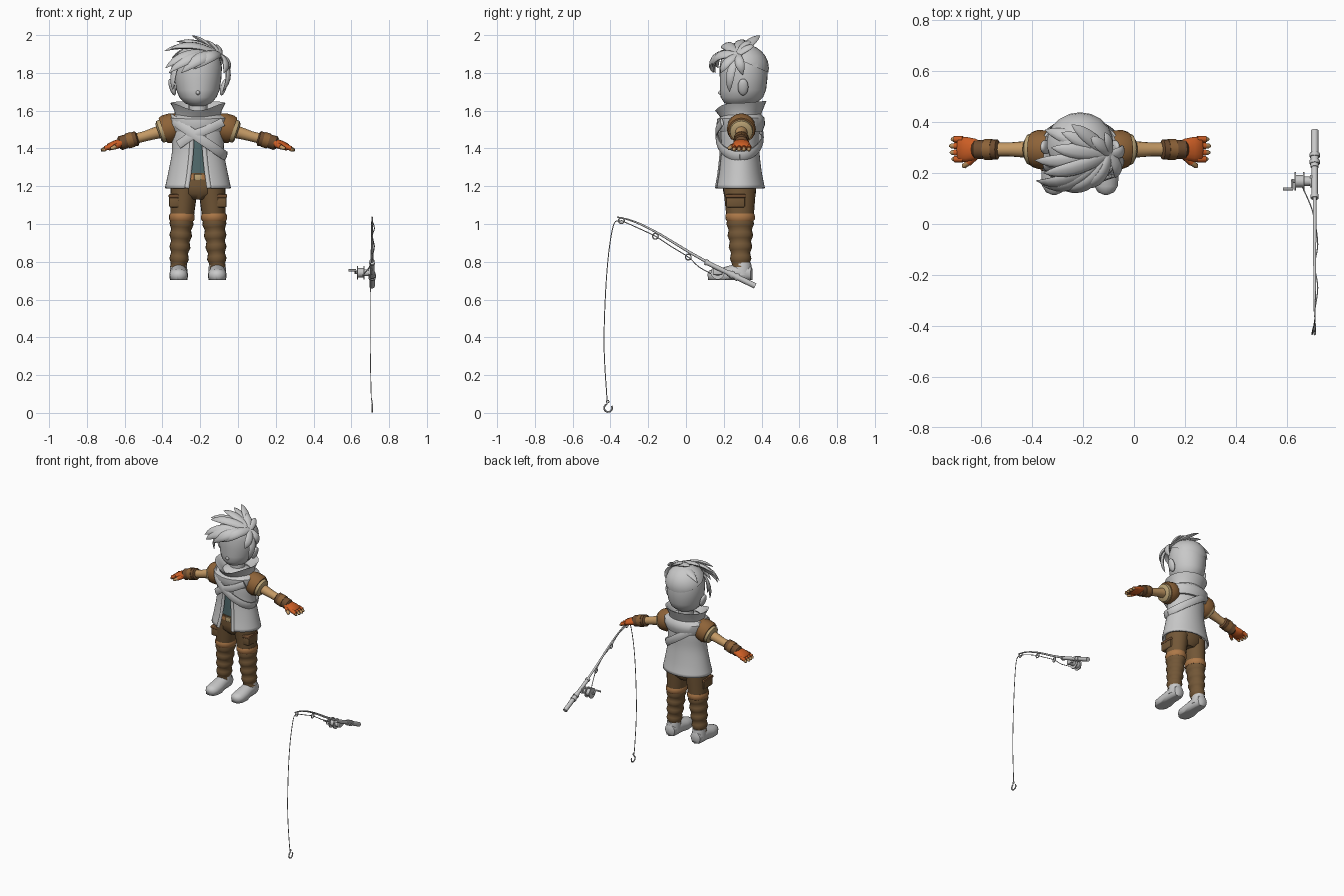
import bpy, bmesh, math
from mathutils import Vector as V

if "Cube" in bpy.data.objects:
    bpy.data.objects.remove(bpy.data.objects["Cube"])

CX, CY = -0.212, 0.288   # figure centre


def mat(name, *rgb):
    m = bpy.data.materials.new(name)
    m.diffuse_color = (*rgb, 1)
    m.use_nodes = True
    m.node_tree.nodes["Principled BSDF"].inputs["Base Color"].default_value = m.diffuse_color
    return m


GREY = mat("pale grey", 0.58, 0.58, 0.58)
SKIN = mat("tan skin", 0.55, 0.32, 0.13)
TROUSER = mat("trouser brown", 0.17, 0.095, 0.038)
SLEEVE = mat("sleeve brown", 0.27, 0.125, 0.04)
BAND = mat("band orange brown", 0.42, 0.19, 0.065)
KHAKI = mat("khaki cuff", 0.50, 0.37, 0.18)
WRIST = mat("wrist brown", 0.16, 0.075, 0.03)
GLOVE = mat("glove orange", 0.60, 0.11, 0.018)
SHIRT = mat("slate teal", 0.085, 0.15, 0.155)


def finish(name, bm, m, angle=45):
    bmesh.ops.recalc_face_normals(bm, faces=bm.faces)
    me = bpy.data.meshes.new(name)
    bm.to_mesh(me)
    bm.free()
    me.materials.append(m)
    o = bpy.data.objects.new(name, me)
    bpy.context.collection.objects.link(o)
    bpy.ops.object.select_all(action='DESELECT')
    o.select_set(True)
    bpy.context.view_layer.objects.active = o
    bpy.ops.object.shade_smooth_by_angle(angle=math.radians(angle))
    return o


def skin(name, rings, m, closed=True, caps=True):
    """Join rings of points into one surface."""
    bm = bmesh.new()
    vs = [[bm.verts.new(p) for p in r] for r in rings]
    n = len(vs[0])
    for a, b in zip(vs, vs[1:]):
        for i in range(n if closed else n - 1):
            j = (i + 1) % n
            bm.faces.new((a[i], a[j], b[j], b[i]))
    if caps and closed:
        bm.faces.new(vs[0])
        bm.faces.new(vs[-1])
    return finish(name, bm, m)


def tube(name, pts, radii, m, ref=(0, 1, 0), segs=16, caps=True):
    """Sweep an ellipse along points; radii is one radius or a list, each a number or (side, ref)."""
    pts, rings = [V(p) for p in pts], []
    for i, p in enumerate(pts):
        t = (pts[min(i + 1, len(pts) - 1)] - pts[max(i - 1, 0)]).normalized()
        u = t.cross(V(ref)).normalized()
        v = u.cross(t)
        r = radii[i] if isinstance(radii, list) else radii
        a, b = r if isinstance(r, tuple) else (r, r)
        rings.append([p + u * a * math.cos(k * math.tau / segs) + v * b * math.sin(k * math.tau / segs)
                      for k in range(segs)])
    return skin(name, rings, m, caps=caps)


def stack(name, rows, m, cx=CX, segs=24, caps=True):
    """Vertical loft from rows of (z, y centre, x radius, y radius)."""
    bm_rings = [[V((cx + rx * math.cos(k * math.tau / segs), y + ry * math.sin(k * math.tau / segs), z))
                 for k in range(segs)] for z, y, rx, ry in rows]
    return skin(name, bm_rings, m, caps=caps)


def smooth_path(pts, n=6):
    """Catmull-Rom resampling of a few points."""
    p = [V(q) for q in pts]
    p = [2 * p[0] - p[1]] + p + [2 * p[-1] - p[-2]]
    out = []
    for a, b, c, d in zip(p, p[1:], p[2:], p[3:]):
        for k in range(n):
            t = k / n
            out.append(0.5 * (2 * b + (c - a) * t + (2 * a - 5 * b + 4 * c - d) * t * t
                              + (3 * b - a - 3 * c + d) * t ** 3))
    return out + [p[-2]]


def box(name, loc, size, m, bevel=0.008):
    bm = bmesh.new()
    bmesh.ops.create_cube(bm, size=1)
    bmesh.ops.scale(bm, vec=size, verts=bm.verts)
    bmesh.ops.bevel(bm, geom=bm.edges[:], offset=bevel, segments=2, affect='EDGES', profile=0.5)
    o = finish(name, bm, m)
    o.location = loc
    return o


def ball(name, loc, scale, m):
    bm = bmesh.new()
    bmesh.ops.create_uvsphere(bm, u_segments=20, v_segments=12, radius=1)
    bmesh.ops.scale(bm, vec=scale, verts=bm.verts)
    o = finish(name, bm, m)
    o.location = loc
    return o


def ring(name, loc, r, thick, m, arc=math.tau, start=0):
    angs = [start + arc * k / 18 for k in range(19)]
    tube(name, [V(loc) + V((0, r * math.cos(a), r * math.sin(a))) for a in angs], thick, m, ref=(1, 0, 0), segs=8)


# Trousers, belt and shirt
stack("hips", [(1.13, .285, .06, .06), (1.16, .284, .125, .085), (1.20, .283, .14, .09),
               (1.27, .283, .12, .085)], TROUSER)
stack("belt", [(1.235, .283, .130, .091), (1.262, .283, .125, .089)], BAND)
box("buckle", (CX, .193, 1.248), (.04, .012, .032), KHAKI, .003)
stack("shirt", [(1.26, .283, .118, .082), (1.40, .28, .105, .08), (1.50, .28, .10, .078), (1.58, .29, .05, .05)], SHIRT)

for s in (-1, 1):
    # Baggy leg with folds below the knee
    path, rad = [], []
    for k in range(29):
        t = k / 28
        z = 1.20 - .43 * t
        fold = 0.0045 * math.sin(k * 1.57) if z < 1.03 else 0
        path.append((CX + s * (.073 + .030 * t), .284 + .006 * t, z))
        rad.append((.073 - .029 * t + fold, .087 - .039 * t + fold))
    tube("trouser_leg", path, rad, TROUSER, segs=20)
    stack("knee_band", [(1.015, .287, .062, .070), (1.025, .287, .068, .077), (1.045, .286, .068, .078),
                        (1.055, .286, .064, .074)], BAND, cx=CX + s * .085, segs=20)
    box("cargo_pocket", (CX + s * .122, .262, 1.12), (.06, .10, .065), TROUSER)
    box("pocket_flap", (CX + s * .124, .262, 1.148), (.062, .106, .02), WRIST, .005)
    # Shoe: swept from heel to toe, flattened underneath
    shoe = tube("shoe", [(CX + s * .102, y, z) for y, z in
                         ((.352, .74), (.342, .74), (.30, .743), (.25, .74), (.20, .732), (.15, .729), (.125, .727), (.116, .725))],
                [(.02, .02), (.038, .04), (.045, .048), (.046, .044), (.050, .038), (.047, .034), (.032, .026), (.010, .010)],
                GREY, ref=(0, 0, 1))
    for v in shoe.data.vertices:
        if v.co.z < .722:
            v.co.z = .703
    stack("shoe_collar", [(.73, .295, .046, .053), (.775, .297, .045, .05), (.795, .297, .042, .047)],
          GREY, cx=CX + s * .102, segs=16)

# Open jacket
rows = smooth_path([(1.19, .175, .133), (1.27, .158, .117), (1.38, .138, .104), (1.48, .138, .105), (1.55, .125, .100)], 4)
rings = []
for i, (z, rx, ry) in enumerate(rows):
    gap = .34 - .16 * i / (len(rows) - 1)
    angs = [-math.pi / 2 + gap + (math.tau - 2 * gap) * k / 36 for k in range(37)]
    rings.append([V((CX + rx * math.cos(a), .285 + ry * math.sin(a), z)) for a in angs])
jacket = skin("jacket", rings, GREY, closed=False)
sol = jacket.modifiers.new("cloth", 'SOLIDIFY')
sol.thickness = .012
for s in (0, -1):   # turned front edges
    tube("jacket_edge", [r[s] for r in rings], (.012, .007), GREY, segs=8)
stack("shoulders", [(1.49, .287, .13, .092), (1.54, .288, .13, .095), (1.58, .29, .10, .085), (1.60, .295, .05, .05)], GREY)

# Lowered hood with a flaring collar that dips in front
collar = [(1.49, .145, .115), (1.525, .160, .128), (1.56, .160, .126), (1.578, .122, .108),
          (1.60, .125, .118), (1.64, .146, .136), (1.635, .134, .124), (1.58, .09, .085)]
rings = []
for z, rx, ry in collar:
    w = max(0, z - 1.55) / .09
    ringpts = []
    for k in range(32):
        c, n = math.cos(k * math.tau / 32), math.sin(k * math.tau / 32)
        dz = w * (.012 * max(0, n) - .04 * max(0, -n) ** 4)
        ringpts.append(V((CX + rx * c, .29 + ry * n, z + dz)))
    rings.append(ringpts)
skin("hood_collar", rings, GREY)
stack("neck", [(1.54, .30, .05, .05), (1.68, .30, .05, .05)], GREY, segs=16)

# Cross body strap and scarf end
loop = []
for k in range(33):
    c, n = math.cos(k * math.tau / 32), math.sin(k * math.tau / 32)
    loop.append((CX + .146 * c, .284 + .120 * n, 1.46 - .10 * c))
tube("strap", loop, (.008, .026), GREY, ref=(0.3, 0, 1), segs=10)
tube("scarf_tail", smooth_path([(-.08, .19, 1.54), (-.16, .165, 1.50), (-.24, .168, 1.47), (-.315, .20, 1.42)]),
     (.008, .024), GREY, ref=(0, 0, 1), segs=10)

# Arms, rolled sleeves and gloves
for s in (-1, 1):
    def at(d, z, y=.293):
        return (CX + s * d, y, z)
    tube("sleeve", [at(.09, 1.525), at(.13, 1.515), at(.165, 1.502), at(.185, 1.495)], [.060, .074, .077, .070], SLEEVE)
    tube("rolled_cuff", [at(.172, 1.498), at(.18, 1.495), at(.202, 1.488), at(.210, 1.485)], [.05, .063, .060, .045], KHAKI)
    tube("arm", [at(.15, 1.50), at(.22, 1.483), at(.28, 1.465), at(.35, 1.447)], [.035, .032, .027, .027], SKIN)
    tube("glove_cuff", [at(.318, 1.455), at(.325, 1.453), at(.37, 1.441), at(.41, 1.428), at(.42, 1.425)],
         [.028, .040, .036, .038, .028], WRIST)
    tube("wrist_band", [at(.345, 1.448), at(.375, 1.439)], .041, SLEEVE)
    tube("palm", [at(.39, 1.434), at(.41, 1.428), at(.445, 1.417), at(.475, 1.406), at(.482, 1.404)],
         [(.024, .032), (.024, .042), (.023, .049), (.018, .048), (.010, .040)], GLOVE)
    for k in range(4):
        y = .255 + k * .026
        tip = .516 - .007 * abs(k - 1.7)
        tube("finger_glove", [at(.46, 1.411, y), at(.494, 1.400, y)], [.013, .0125], GLOVE, segs=8)
        tube("finger", [at(.485, 1.402, y), at(tip - .008, 1.392, y), at(tip, 1.389, y)], [.0105, .010, .004], SKIN, segs=8)
    tube("thumb_glove", [at(.415, 1.42, .265), at(.44, 1.408, .240)], [.016, .014], GLOVE, segs=8, ref=(0, 0, 1))
    tube("thumb", [at(.435, 1.41, .244), at(.457, 1.40, .227), at(.462, 1.398, .224)], [.012, .010, .004], SKIN, segs=8, ref=(0, 0, 1))

# Head, ears and nose
stack("head", [(1.625, .285, .035, .045), (1.64, .288, .070, .085), (1.67, .296, .098, .112), (1.71, .302, .115, .122),
               (1.77, .305, .124, .126), (1.83, .305, .127, .128), (1.88, .305, .115, .117), (1.92, .305, .085, .087),
               (1.94, .305, .045, .045)], GREY, segs=32)
ball("nose", (CX, .187, 1.695), (.012, .018, .012), GREY)
for s in (-1, 1):
    ear = ball("ear", (CX + s * .136, .302, 1.725), (.016, .028, .046), GREY)
    ear.rotation_euler.y = s * .3

# Hair cap and locks swept from the crown
cap = ball("hair_cap", (CX, .305, 1.825), (.136, .134, .127), GREY)
bm = bmesh.new()
bm.from_mesh(cap.data)
bmesh.ops.bisect_plane(bm, geom=bm.verts[:] + bm.edges[:] + bm.faces[:], plane_co=(0, 0, .035),
                       plane_no=(0, .45, 1), clear_inner=True)
bm.to_mesh(cap.data)
bm.free()
MID = V((CX, .305, 1.79))


def lock(root, tip, w, lift):
    a, c = V(root), V(tip)
    b = (a + c) / 2
    out = (b - MID).normalized()
    b += out * lift
    pts, rad = [], []
    for k in range(10):
        t = k / 9
        pts.append(a * (1 - t) ** 2 + b * 2 * t * (1 - t) + c * t * t)
        r = w * (.55 + .9 * t) * (1 - t ** 3) + .0015
        rad.append((r, r * .45))
    tube("hair_lock", pts, rad, GREY, ref=out, segs=10)


crown = (-.095, .275, 1.895)
for tip, w, lift in (((-.385, .17, 1.825), .034, .12), ((-.365, .155, 1.80), .034, .13), ((-.30, .145, 1.80), .036, .13),
                     ((-.235, .15, 1.82), .032, .11), ((-.39, .25, 1.915), .032, .08), ((-.355, .20, 1.93), .034, .07),
                     ((-.325, .30, 1.965), .032, .05), ((-.245, .39, 1.998), .030, .02), ((-.285, .36, 1.975), .030, .03),
                     ((-.17, .34, 1.97), .026, .02), ((-.35, .37, 1.88), .034, .09), ((-.115, .36, 1.945), .022, .02),
                     ((-.075, .185, 1.80), .028, .05), ((-.082, .23, 1.70), .026, .08), ((-.06, .30, 1.79), .026, .06)):
    lock(crown, tip, w, lift)
for tip in ((-.345, .22, 1.71), (-.345, .25, 1.76)):   # temple locks
    lock((-.31, .24, 1.88), tip, .024, .03)

# Fishing rod with grip and line guides
RX = .71
rod = smooth_path([(RX, .365, .672), (RX, .18, .762), (RX, .02, .850), (RX, -.16, .958), (RX, -.28, 1.015), (RX, -.365, 1.037)])
n = len(rod)
X = (1, 0, 0)
tube("rod", rod, [.0095 - .006 * k / (n - 1) for k in range(n)], GREY, ref=X, segs=10)
butt = V((RX, .367, .672))
ax = (V((RX, .18, .762)) - butt).normalized()
for a, b, r in ((0, .10, .015), (.10, .115, .020), (.13, .145, .020), (.115, .16, .016), (.16, .28, .0125), (.28, .295, .016)):
    tube("rod_grip", [butt + ax * a, butt + ax * b], r, GREY, ref=X, segs=12)
eyes = [(RX, .012, .825), (RX, -.162, .935), (RX, -.342, 1.018)]
for e in eyes:
    ring("line_guide", e, .015, .0035, GREY)

# Reel with spool and crank
box("reel_foot", (.70, .168, .748), (.018, .05, .035), GREY, .004)
for a, b, r in ((.630, .636, .036), (.636, .664, .024), (.664, .670, .036), (.670, .705, .018)):
    tube("reel_spool", [(a, .168, .742), (b, .168, .742)], r, GREY, segs=20)
tube("crank_arm", [(.622, .175, .742), (.622, .136, .755)], .005, GREY, ref=X, segs=8)
tube("crank_axle", [(.617, .168, .742), (.635, .168, .742)], .006, GREY, segs=8)
tube("crank_knob", [(.585, .138, .755), (.625, .138, .755)], .006, GREY, segs=8)

# Line and hook
tube("line_along_rod", smooth_path([(.66, .150, .728), (.695, .07, .772), eyes[0], (.722, -.08, .882), eyes[1],
                                    (.722, -.25, .977), eyes[2]]), .0025, GREY, ref=X, segs=6)
tube("hanging_line", smooth_path([eyes[2], (RX, -.385, .99), (.702, -.418, .757), (.70, -.434, .386),
                                  (.705, -.420, .10), (RX, -.415, .062)]), .0025, GREY, ref=X, segs=6)
ring("hook_eye", (RX, -.415, .060), .007, .0025, GREY)
ring("hook", (RX, -.412, .026), .021, .0045, GREY, arc=math.radians(285), start=math.radians(105))
